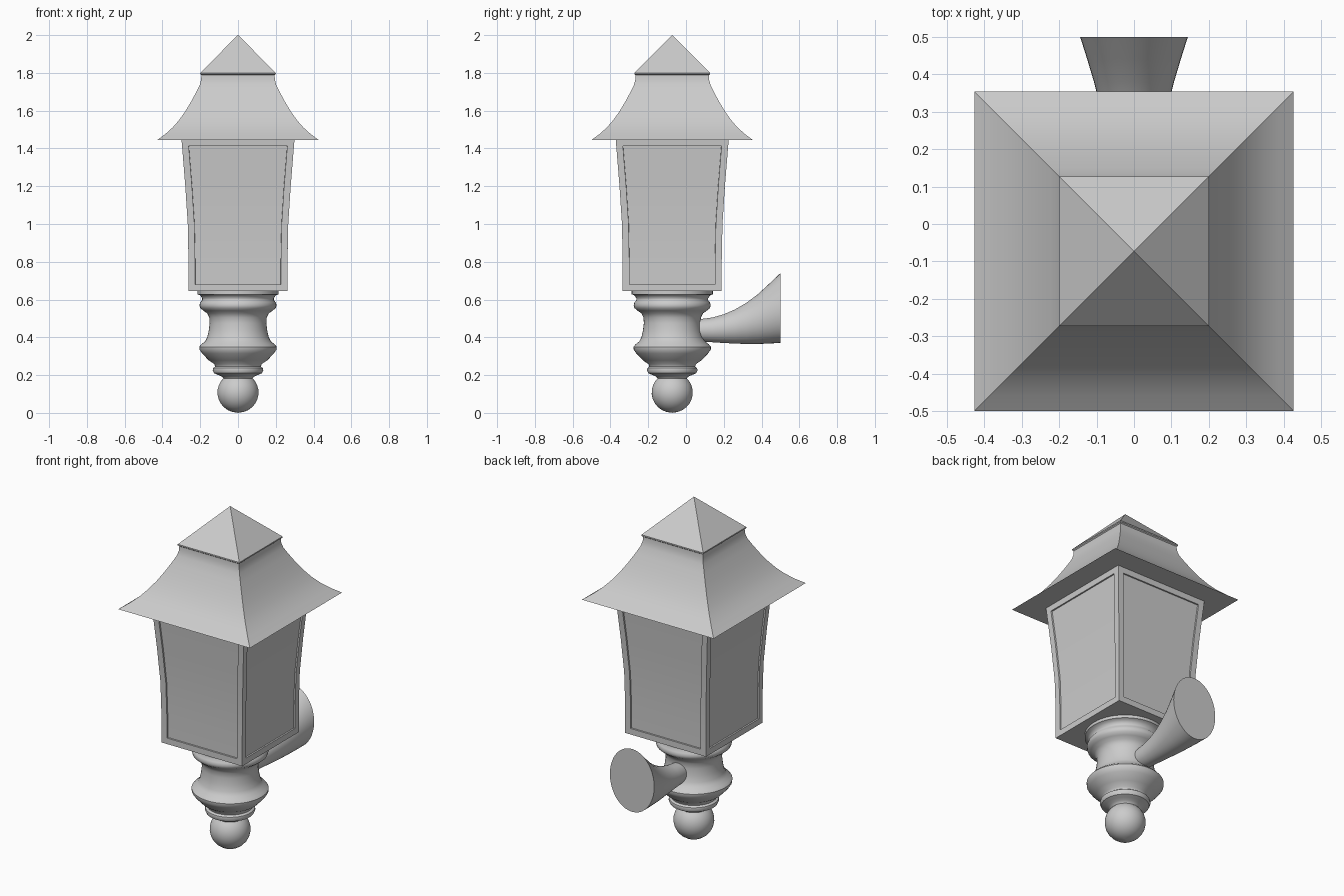
import bpy, bmesh, math

if "Cube" in bpy.data.objects:
    bpy.data.objects.remove(bpy.data.objects["Cube"])

CY = -0.073  # y of the lantern axis


def finish(bm, name, angle=35):
    bmesh.ops.recalc_face_normals(bm, faces=bm.faces)
    me = bpy.data.meshes.new(name)
    bm.to_mesh(me)
    bm.free()
    ob = bpy.data.objects.new(name, me)
    bpy.context.collection.objects.link(ob)
    bpy.ops.object.select_all(action='DESELECT')
    ob.select_set(True)
    bpy.context.view_layer.objects.active = ob
    bpy.ops.object.shade_smooth_by_angle(angle=math.radians(angle))
    return ob


def loft(rings):
    """Skin a list of equal-length point rings and close both ends."""
    bm = bmesh.new()
    vs = [[bm.verts.new(p) for p in r] for r in rings]
    n = len(rings[0])
    for a, b in zip(vs, vs[1:]):
        for i in range(n):
            j = (i + 1) % n
            bm.faces.new((a[i], a[j], b[j], b[i]))
    bm.faces.new(vs[0])
    bm.faces.new(vs[-1])
    return bm


def square(h, z):
    return [(sx * h, CY + sy * h, z) for sx, sy in ((-1, -1), (1, -1), (1, 1), (-1, 1))]


def circle(r, z, n=48):
    return [(r * math.cos(2 * math.pi * i / n), CY + r * math.sin(2 * math.pi * i / n), z)
            for i in range(n)]


# Flared roof
roof = [(.427, 1.445), (.385, 1.476), (.345, 1.512), (.312, 1.55), (.28, 1.595), (.25, 1.645),
        (.223, 1.695), (.203, 1.735), (.195, 1.765), (.194, 1.79)]
finish(loft([square(h, z) for h, z in roof]), "roof")

# Pyramid cap
cap = [(.194, 1.788), (.2, 1.793), (.2, 1.8), (.001, 2.0)]
finish(loft([square(h, z) for h, z in cap]), "roof_cap", 20)

# Lantern box with a recessed pane on every side
body = [(.262, .645), (.262, .8), (.266, 1.0), (.279, 1.2), (.299, 1.447)]
bm = loft([square(h, z) for h, z in body])
bmesh.ops.recalc_face_normals(bm, faces=bm.faces)
bm.normal_update()
groups = [[f for f in bm.faces if test(f.normal)] for test in (
    lambda n: n.x > .7, lambda n: n.x < -.7, lambda n: n.y > .7, lambda n: n.y < -.7)]
for g in groups:
    bmesh.ops.inset_region(bm, faces=g, thickness=.035, use_even_offset=True)
    bmesh.ops.inset_region(bm, faces=g, thickness=.001, depth=-.008, use_even_offset=True)
finish(bm, "lantern_box", 25)

# Turned base
base = [(.215, .647), (.215, .628), (.2, .622), (.19, .607), (.19, .597), (.2, .585), (.204, .57),
        (.2, .555), (.183, .541), (.163, .527), (.152, .505), (.15, .475), (.155, .435),
        (.163, .4), (.175, .378), (.194, .363), (.205, .35), (.204, .335), (.19, .315),
        (.155, .278), (.125, .258), (.121, .245), (.132, .237), (.134, .225), (.127, .21),
        (.108, .202), (.09, .195), (.078, .185), (.072, .172)]
# Ball finial continues the same profile
for k in range(11):
    a = math.radians(50 - k * 13.9)
    base.append((.109 * math.cos(a), .108 + .107 * math.sin(a)))
base.append((.002, 0))
finish(loft([circle(r, z) for r, z in base]), "turned_base", 40)

# Flaring wall bracket: y, lower z, upper z, half width
path = [(.0, .395, .48, .045), (.08, .378, .497, .055), (.14, .374, .505, .06), (.2, .37, .522, .068),
        (.26, .367, .548, .078), (.32, .365, .583, .092), (.38, .365, .628, .107),
        (.44, .367, .683, .125), (.5, .371, .74, .144)]
rings = []
for y, lo, hi, w in path:
    rings.append([(w * math.cos(t), y, (lo + hi) / 2 + (hi - lo) / 2 * math.sin(t))
                  for t in (2 * math.pi * i / 40 for i in range(40))])
finish(loft(rings), "wall_bracket", 40)
